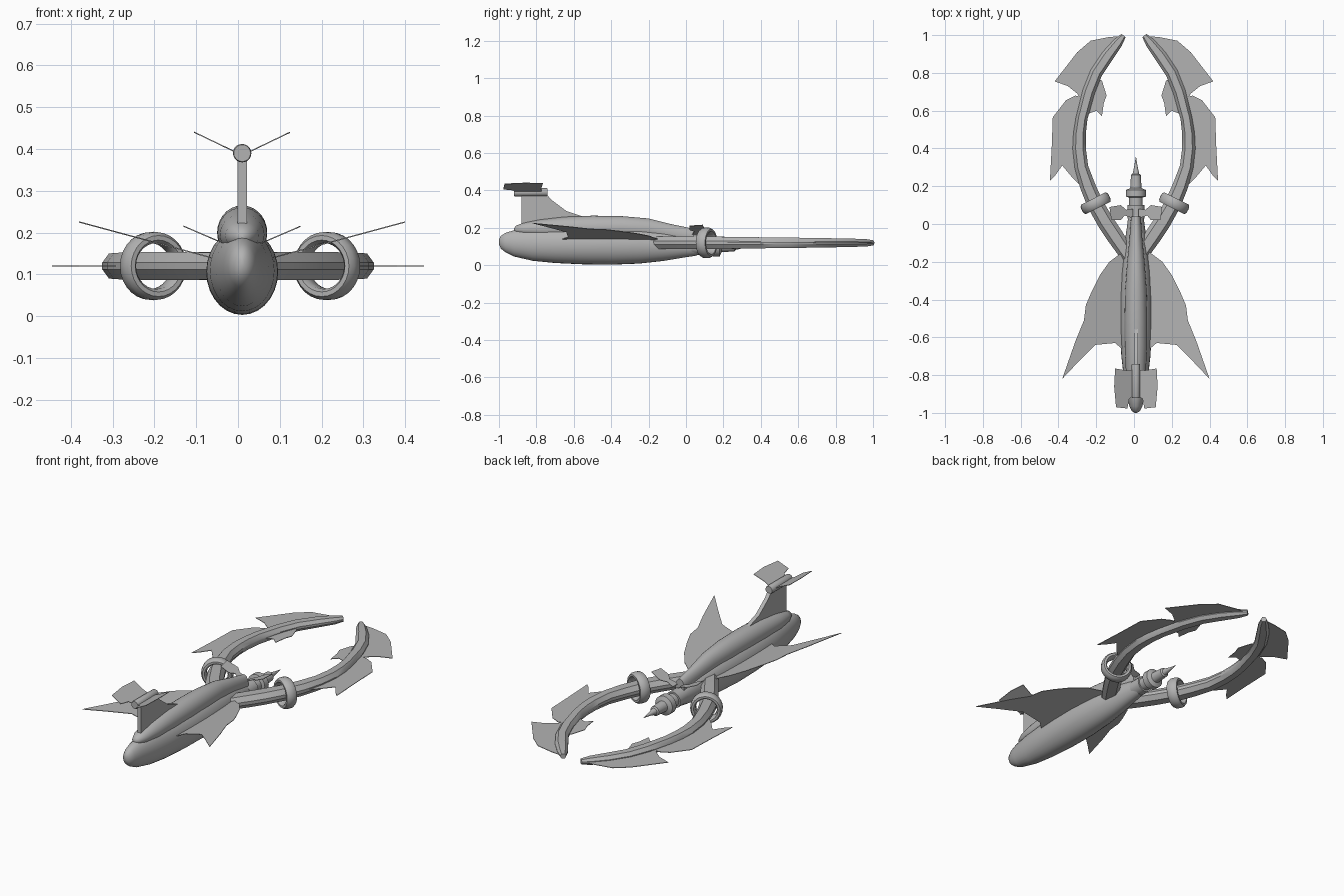
import bpy, bmesh, math
from mathutils import Vector

if "Cube" in bpy.data.objects:
    bpy.data.objects.remove(bpy.data.objects["Cube"])

hull = bpy.data.materials.new("hull_grey")
hull.diffuse_color = (0.45, 0.45, 0.45, 1)
hull.use_nodes = True
hull.node_tree.nodes["Principled BSDF"].inputs["Base Color"].default_value = hull.diffuse_color
CX = 0.01  # the hull sits slightly off the claw centre line


def finish(name, bm, angle=35):
    bmesh.ops.recalc_face_normals(bm, faces=bm.faces)
    me = bpy.data.meshes.new(name)
    bm.to_mesh(me)
    bm.free()
    me.materials.append(hull)
    ob = bpy.data.objects.new(name, me)
    bpy.context.collection.objects.link(ob)
    bpy.ops.object.select_all(action='DESELECT')
    bpy.context.view_layer.objects.active = ob
    ob.select_set(True)
    bpy.ops.object.shade_smooth_by_angle(angle=math.radians(angle))
    return ob


def loft(name, rings, angle=35):
    """Skin a list of equal-length point rings and cap both ends."""
    bm = bmesh.new()
    vs = [[bm.verts.new(p) for p in r] for r in rings]
    n = len(vs[0])
    for a, b in zip(vs, vs[1:]):
        for i in range(n):
            bm.faces.new((a[i], a[(i + 1) % n], b[(i + 1) % n], b[i]))
    bm.faces.new(vs[0])
    bm.faces.new(vs[-1])
    return finish(name, bm, angle)


def body(name, stations, n=28, angle=35):
    """Elliptical sections along y: (y, half width, centre z, half height)."""
    rings = []
    for y, rx, zc, rz in stations:
        rings.append([(CX + rx * math.cos(2 * math.pi * i / n), y,
                       zc + rz * math.sin(2 * math.pi * i / n)) for i in range(n)])
    return loft(name, rings, angle)


def turned(name, profile, zc, n=20):
    return body(name, [(y, r, zc, r) for y, r in profile], n)


def plate(name, outline, offset):
    """Thin plate: outline points shifted both ways by offset."""
    off = Vector(offset)
    return loft(name, [[Vector(p) - off for p in outline],
                       [Vector(p) + off for p in outline]], 20)


# Main hull and dorsal hump
body("hull", [(-1.0, .006, .125, .012), (-.99, .022, .123, .034), (-.965, .034, .121, .052),
              (-.92, .045, .117, .070), (-.82, .063, .112, .088), (-.7, .077, .109, .097),
              (-.55, .085, .107, .102), (-.4, .086, .106, .103), (-.25, .078, .105, .096),
              (-.12, .063, .103, .080), (-.02, .048, .1, .060), (.06, .038, .097, .045)])
body("dorsal_hump", [(-.92, .006, .19, .006), (-.91, .022, .191, .02), (-.87, .04, .193, .034),
                     (-.78, .053, .195, .05), (-.65, .059, .199, .061), (-.5, .06, .2, .065),
                     (-.35, .057, .2, .063), (-.2, .046, .192, .058), (-.08, .034, .17, .05),
                     (.04, .026, .15, .045)])

# Rear cannon
turned("rear_cannon", [(.03, .045), (.10, .045), (.10, .036), (.14, .036), (.145, .053),
                       (.18, .053), (.19, .03), (.26, .026), (.265, .018), (.29, .012),
                       (.31, .008), (.355, .001)], .1)

# Tail fin and the nacelle on top of it
plate("tail_fin", [(CX, -.88, .19), (CX, -.88, .39), (CX, -.75, .385), (CX, -.72, .35),
                   (CX, -.64, .29), (CX, -.55, .26), (CX, -.52, .23)], (.011, 0, 0))
turned("tail_nacelle", [(-.92, .02), (-.915, .022), (-.745, .022), (-.74, .02)], .39)

# Thin wings: (distance from centre, y), with height rising outwards
wing = [(.05, -.14), (.08, -.155), (.14, -.2), (.19, -.27), (.235, -.36), (.265, -.43),
        (.275, -.51), (.32, -.62), (.39, -.82), (.3, -.725), (.215, -.64), (.11, -.63),
        (.075, -.66), (.05, -.65)]
tailplane = [(.01, -.77), (.05, -.775), (.11, -.765), (.115, -.86), (.105, -.97),
             (.045, -.977), (.035, -.925), (.01, -.91)]
rear_vane = [(.015, .03), (.06, .045), (.08, .02), (.13, .02), (.14, .09),
             (.08, .1), (.05, .075), (.015, .08)]

# Claw arm path: (x, y, half width, half height)
arm = [(.03, -.17, .04, .034), (.10, -.065, .045, .035), (.15, .01, .045, .035),
       (.205, .105, .043, .035), (.245, .2, .041, .034), (.278, .3, .036, .033),
       (.29, .4, .035, .031), (.288, .48, .033, .03), (.277, .56, .031, .029),
       (.24, .7, .033, .027), (.2, .8, .033, .025), (.14, .89, .033, .023),
       (.085, .96, .026, .02), (.055, .998, .014, .014)]
front_claw_fin = [(.06, .995), (.13, .99), (.23, .97), (.3, .91), (.42, .755), (.35, .73),
                  (.3, .69), (.26, .62), (.2, .78), (.12, .9)]
mid_claw_fin = [(.27, .67), (.31, .68), (.36, .655), (.43, .565), (.435, .42), (.445, .23),
                (.415, .26), (.38, .31), (.33, .25), (.28, .2), (.28, .45)]
inner_claw_fin = [(.22, .77), (.17, .76), (.145, .68), (.16, .64), (.17, .57), (.2, .6),
                  (.25, .58), (.27, .6)]

for s, side in ((1, "right"), (-1, "left")):
    for name, shape, z0, slope in (("wing", wing, .12, .27), ("tailplane", tailplane, .385, .48),
                                   ("rear_vane", rear_vane, .155, .43)):
        plate(f"{side}_{name}", [(CX + s * d, y, z0 + slope * d) for d, y in shape], (0, 0, .0015))

    # Curved arm with an angular eight-sided section
    rings = []
    for i, (x, y, w, h) in enumerate(arm):
        a, b = arm[max(i - 1, 0)], arm[min(i + 1, len(arm) - 1)]
        t = Vector((b[0] - a[0], b[1] - a[1])).normalized()
        sec = [(1, .25), (.55, .95), (-.55, .95), (-1, .25),
               (-1, -.25), (-.55, -.95), (.55, -.95), (1, -.25)]
        rings.append([(s * (x + t.y * w * u), y - t.x * w * u, .12 + h * v) for u, v in sec])
    loft(f"{side}_claw_arm", rings)

    # Flat fins on the claw
    for name, shape in (("front_claw_fin", front_claw_fin), ("mid_claw_fin", mid_claw_fin),
                        ("inner_claw_fin", inner_claw_fin)):
        plate(f"{side}_{name}", [(s * x, y, .12) for x, y in shape], (0, 0, .0015))

    # Ring collar around the arm
    axis = Vector((s * .45, .89, 0)).normalized()
    sidev, up = Vector((axis.y, -axis.x, 0)), Vector((0, 0, 1))
    centre = Vector((.005 + s * .208, .11, .12))
    profile = [(.055, -.018), (.062, -.028), (.073, -.028), (.081, -.016),
               (.082, .0), (.081, .016), (.073, .028), (.062, .028), (.055, .018)]
    bm = bmesh.new()
    n, m = 28, len(profile)
    vs = [[bm.verts.new(centre + axis * q + (sidev * math.cos(2 * math.pi * i / n)
                                             + up * math.sin(2 * math.pi * i / n)) * r)
           for r, q in profile] for i in range(n)]
    for i in range(n):
        for j in range(m):
            bm.faces.new((vs[i][j], vs[i][(j + 1) % m],
                          vs[(i + 1) % n][(j + 1) % m], vs[(i + 1) % n][j]))
    finish(f"{side}_ring_collar", bm)
